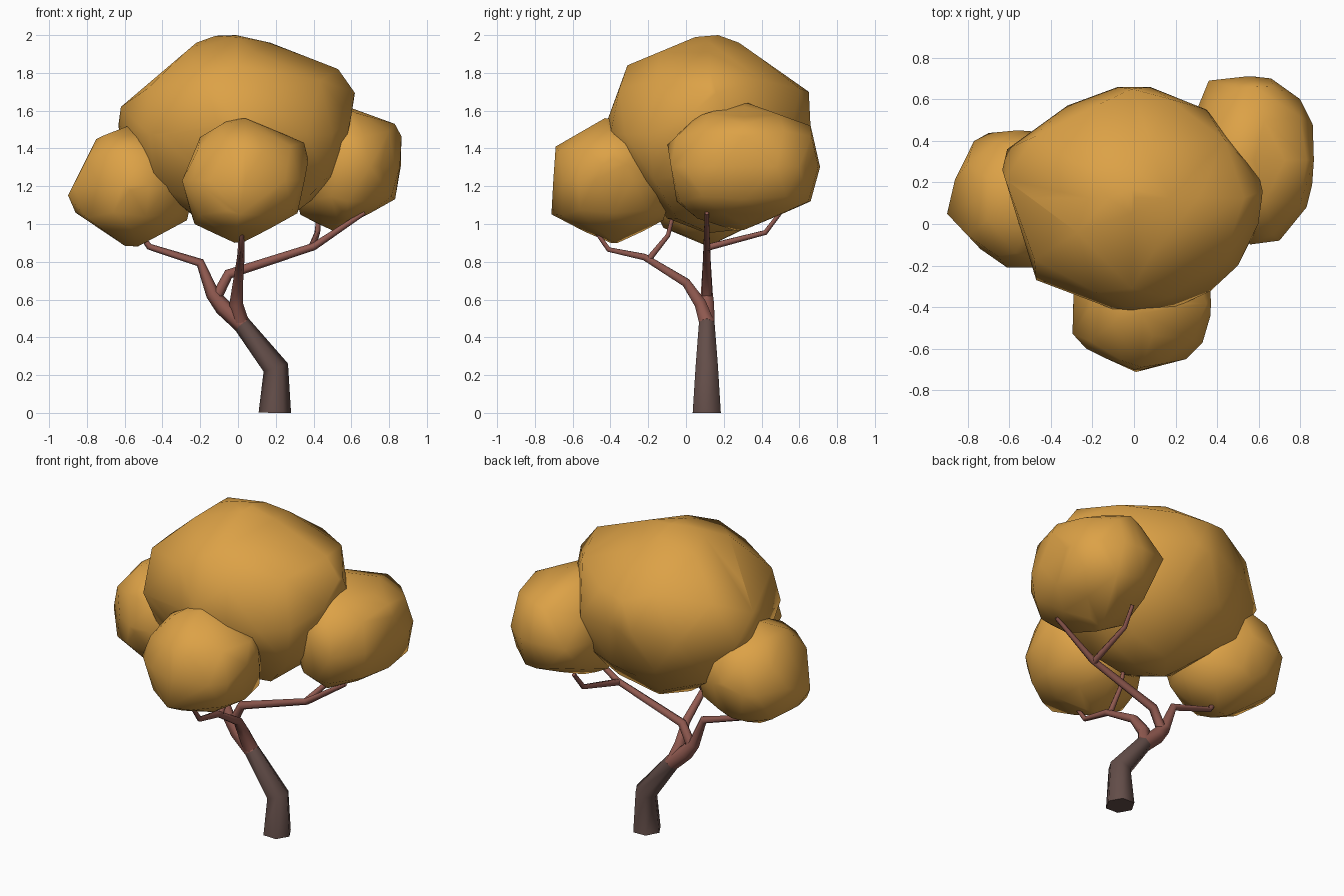
import bpy, bmesh, math
from mathutils import Vector

if "Cube" in bpy.data.objects:
    bpy.data.objects.remove(bpy.data.objects["Cube"])


def material(name, rgb):
    m = bpy.data.materials.new(name)
    m.diffuse_color = (*rgb, 1)
    m.use_nodes = True
    m.node_tree.nodes["Principled BSDF"].inputs["Base Color"].default_value = m.diffuse_color
    return m


LEAF = material("amber leaves", (0.72, 0.36, 0.062))
BARK = material("dark bark", (0.125, 0.075, 0.066))
WOOD = material("red brown wood", (0.29, 0.105, 0.083))


def finish(bm, name, mat, angle):
    bmesh.ops.recalc_face_normals(bm, faces=bm.faces[:])
    me = bpy.data.meshes.new(name)
    bm.to_mesh(me)
    bm.free()
    me.materials.append(mat)
    ob = bpy.data.objects.new(name, me)
    bpy.context.collection.objects.link(ob)
    bpy.context.view_layer.objects.active = ob
    ob.select_set(True)
    bpy.ops.object.shade_smooth_by_angle(angle=math.radians(angle))
    ob.select_set(False)


def clump(name, front, side, top):
    """Leaf clump: convex hull fitted inside its front (x,z), side (y,z) and top (x,y) outlines."""
    views = [((0, 2), front), ((1, 2), side), ((0, 1), top)]
    coords = [[p[ax.index(k)] for ax, pts in views if k in ax for p in pts] for k in range(3)]
    lo, hi = Vector(map(min, coords)), Vector(map(max, coords))
    c, half = (lo + hi) / 2, (hi - lo) / 2
    planes = []
    for (i, j), pts in views:
        for a, b in zip(pts, pts[1:] + pts[:1]):
            n = Vector((0, 0, 0))
            n[i], n[j] = b[1] - a[1], a[0] - b[0]
            h = n[i] * (a[0] - c[i]) + n[j] * (a[1] - c[j])
            planes.append(n / h)

    def gauge(d):
        return max(n.dot(d) for n in planes)

    bm = bmesh.new()
    bmesh.ops.create_icosphere(bm, subdivisions=2, radius=1)
    found = []
    for v in bm.verts:                       # rounded body
        d = Vector(v.co[k] * half[k] for k in range(3))
        found.append(d * min(1 / gauge(d), 1.03))
    for (i, j), pts in views:                # outline corners at their best depth
        k = 3 - i - j
        for p in pts:
            options = []
            for s in range(-10, 11):
                d = Vector((0, 0, 0))
                d[i], d[j], d[k] = p[0] - c[i], p[1] - c[j], s / 12 * half[k]
                options.append((gauge(d) + 0.01 * abs(s), s, d))
            d = min(options)[2]
            found.append(d / max(1, gauge(d)))
    bm.clear()
    for d in found:
        bm.verts.new(c + d)
    bmesh.ops.remove_doubles(bm, verts=bm.verts[:], dist=0.03)
    bmesh.ops.convex_hull(bm, input=bm.verts[:])
    bmesh.ops.delete(bm, geom=[v for v in bm.verts if not v.link_faces], context='VERTS')
    finish(bm, name, LEAF, 180)


def limb(name, mat, path, sides=6):
    """Tapered tube through (x, y, z, radius) points."""
    bm = bmesh.new()
    pts = [Vector(p[:3]) for p in path]
    rings = []
    for i, p in enumerate(pts):
        t = Vector((0, 0, 0))
        if i > 0:
            t += (p - pts[i - 1]).normalized()
        if i < len(pts) - 1:
            t += (pts[i + 1] - p).normalized()
        q = Vector((0, 0, 1)).rotation_difference(t.normalized())
        rings.append([bm.verts.new(p + q @ Vector((math.cos(a), math.sin(a), 0)) * path[i][3])
                      for a in (2 * math.pi * k / sides for k in range(sides))])
    for r, s in zip(rings, rings[1:]):
        for k in range(sides):
            m = (k + 1) % sides
            bm.faces.new((r[k], r[m], s[m], s[k]))
    bm.faces.new(rings[0])
    bm.faces.new(rings[-1])
    finish(bm, name, mat, 65)


# Leaf clumps
clump("main_leaves",
      [(-.12, 2), (0, 2), (.17, 1.96), (.53, 1.82), (.62, 1.7), (.58, 1.45), (.54, 1.28), (.46, 1.18),
       (.25, 1.02), (.08, .95), (-.12, .96), (-.42, 1.18), (-.6, 1.4), (-.64, 1.52), (-.62, 1.62), (-.22, 1.96)],
      [(.05, 1.99), (.17, 2), (.28, 1.96), (.65, 1.7), (.66, 1.5), (.52, 1.18), (.28, .97), (.1, .95),
       (-.1, 1.03), (-.29, 1.27), (-.4, 1.47), (-.42, 1.55), (-.31, 1.84)],
      [(-.08, .67), (.08, .67), (.35, .55), (.6, .24), (.62, .16), (.6, 0), (.5, -.2), (.36, -.33),
       (.2, -.4), (.05, -.42), (-.1, -.41), (-.47, -.27), (-.64, .28), (-.61, .36), (-.32, .57)])
clump("left_leaves",
      [(-.58, 1.53), (-.75, 1.45), (-.9, 1.15), (-.86, 1.06), (-.6, .885), (-.53, .88), (-.27, 1.02),
       (-.24, 1.15), (-.3, 1.35), (-.45, 1.48)],
      [(.1, 1.53), (.37, 1.43), (.455, 1.25), (.36, 1), (.12, .88), (-.12, .98), (-.22, 1.18), (-.14, 1.42)],
      [(-.9, .05), (-.86, .22), (-.78, .4), (-.7, .44), (-.5, .455), (-.33, .35), (-.24, .1),
       (-.35, -.15), (-.47, -.21), (-.61, -.21), (-.73, -.13)])
clump("front_leaves",
      [(.02, 1.57), (-.05, 1.55), (-.2, 1.46), (-.3, 1.22), (-.23, 1), (-.02, .9), (.05, .91),
       (.32, 1.06), (.375, 1.35), (.35, 1.43)],
      [(-.43, 1.56), (-.69, 1.41), (-.715, 1.05), (-.4, .89), (-.36, .89), (-.12, 1.02), (-.05, 1.25),
       (-.15, 1.46), (-.34, 1.555)],
      [(0, -.715), (.25, -.65), (.33, -.57), (.37, -.44), (.37, -.32), (.25, -.12), (0, -.05),
       (-.2, -.15), (-.29, -.34), (-.3, -.53), (-.23, -.6)])
clump("right_leaves",
      [(.5, 1.65), (.83, 1.53), (.89, 1.47), (.83, 1.12), (.5, .96), (.33, 1.05), (.27, 1.3), (.36, 1.56)],
      [(.3, 1.65), (.06, 1.57), (-.1, 1.43), (-.05, 1.12), (.06, 1.03), (.26, .965), (.32, .97),
       (.66, 1.12), (.71, 1.3), (.66, 1.52)],
      [(.36, .69), (.53, .715), (.66, .7), (.8, .6), (.86, .48), (.89, .32), (.83, .08), (.7, -.08),
       (.56, -.1), (.4, 0), (.28, .25), (.29, .52)])

# Trunk
limb("trunk", BARK, [(.195, .11, 0, .086), (.2, .11, .24, .068), (.02, .11, .47, .047)])

# Branches
limb("left_branch", WOOD, [(.025, .11, .465, .047), (-.08, .11, .56, .045), (-.135, .11, .63, .036),
                           (-.2, .11, .795, .024), (-.47, .11, .88, .017), (-.52, .11, .95, .012)])
limb("right_branch", WOOD, [(-.12, .11, .6, .03), (-.05, .11, .735, .027), (.4, .11, .88, .02),
                            (.67, .11, 1.06, .012)])
limb("right_twig", WOOD, [(.39, .11, .875, .02), (.42, .42, .955, .015), (.43, .5, 1.06, .012)])
limb("front_branch", WOOD, [(.015, .11, .475, .045), (-.01, .075, .58, .036), (0, 0, .69, .027),
                            (.015, -.22, .825, .02), (.02, -.41, .865, .015), (.02, -.47, .95, .012)])
limb("front_twig", WOOD, [(.013, -.2, .81, .019), (.018, -.095, .94, .014), (.02, -.06, 1.08, .011)])
